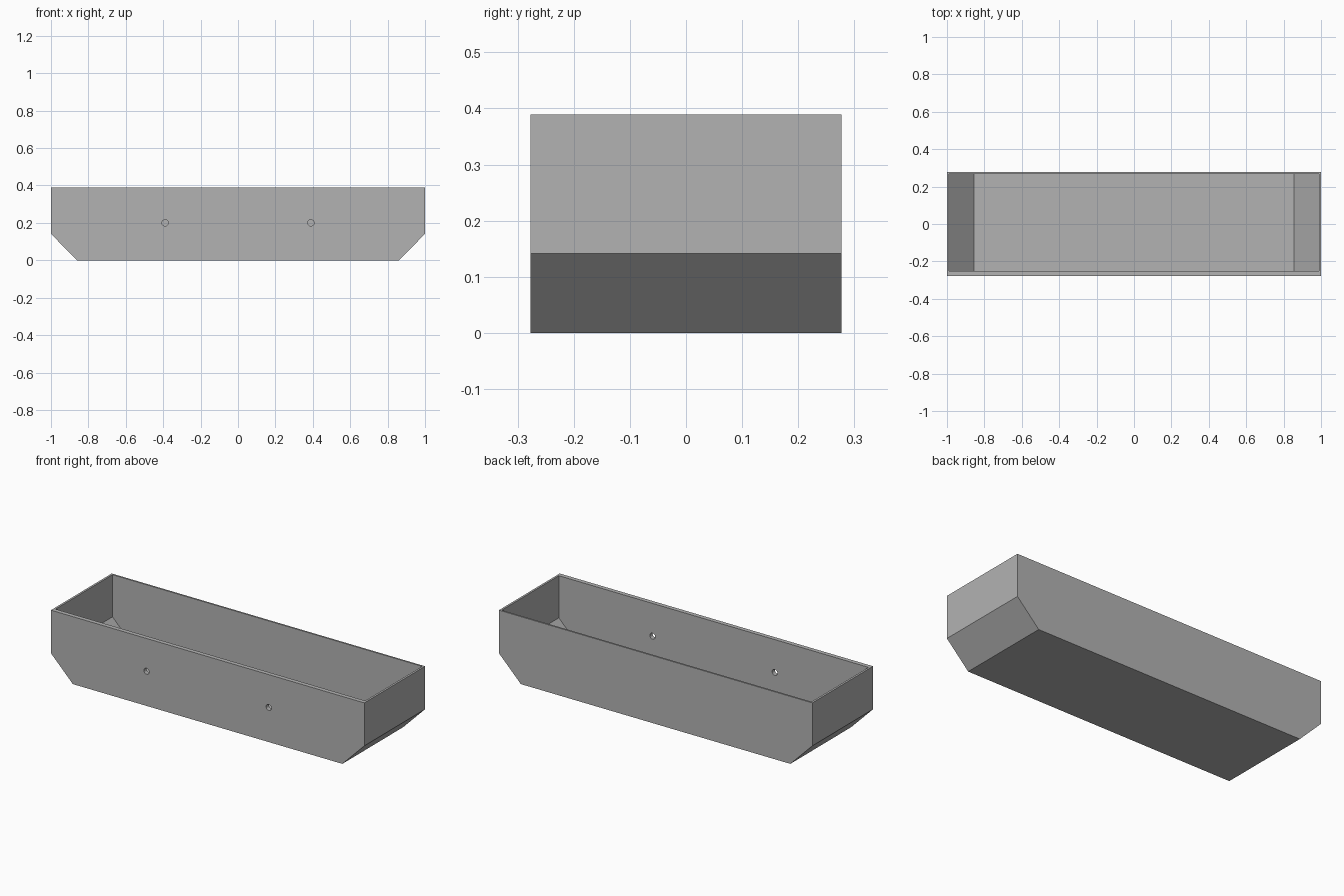
import bpy, bmesh, math
from mathutils import Matrix

if "Cube" in bpy.data.objects:
    bpy.data.objects.remove(bpy.data.objects["Cube"])

WALL, FRONT_WALL = 0.012, 0.025
HALF_Y, HEIGHT = 0.277, 0.389

grey = bpy.data.materials.new("light grey")
grey.diffuse_color = (0.45, 0.45, 0.45, 1)
grey.use_nodes = True
grey.node_tree.nodes["Principled BSDF"].inputs["Base Color"].default_value = grey.diffuse_color


def make_object(name, bm):
    bmesh.ops.recalc_face_normals(bm, faces=bm.faces)
    mesh = bpy.data.meshes.new(name)
    bm.to_mesh(mesh)
    bm.free()
    mesh.materials.append(grey)
    obj = bpy.data.objects.new(name, mesh)
    bpy.context.collection.objects.link(obj)
    return obj


def prism(name, half_profile, y0, y1):
    """Mirror an (x, z) half profile and extrude it along y."""
    outline = half_profile + [(-x, z) for x, z in reversed(half_profile)]
    bm = bmesh.new()
    face = bm.faces.new([bm.verts.new((x, y0, z)) for x, z in outline])
    moved = bmesh.ops.extrude_face_region(bm, geom=[face])["geom"]
    verts = [v for v in moved if isinstance(v, bmesh.types.BMVert)]
    bmesh.ops.translate(bm, vec=(0, y1 - y0, 0), verts=verts)
    return make_object(name, bm)


def cut(target, cutter):
    mod = target.modifiers.new(cutter.name, 'BOOLEAN')
    mod.operation, mod.solver, mod.object = 'DIFFERENCE', 'EXACT', cutter
    bpy.context.view_layer.objects.active = target
    bpy.ops.object.modifier_apply(modifier=mod.name)
    bpy.data.objects.remove(cutter)


# Planter trough with chamfered lower ends
trough = prism("trough", [(0.86, 0), (1, 0.141), (1, HEIGHT)], -HALF_Y, HALF_Y)

# Hollow interior, with a thicker front wall
k = WALL * math.tan(math.pi / 8)
cavity = prism("cavity", [(0.86 - k, WALL), (1 - WALL, 0.141 + k), (1 - WALL, HEIGHT + 0.1)],
               -HALF_Y + FRONT_WALL, HALF_Y - WALL + 0.002)
cut(trough, cavity)

# Two mounting holes through the front wall
for x in (-0.39, 0.39):
    bm = bmesh.new()
    bmesh.ops.create_cone(
        bm, cap_ends=True, segments=24, radius1=0.017, radius2=0.017, depth=0.1,
        matrix=Matrix.Translation((x, -HALF_Y, 0.2)) @ Matrix.Rotation(math.pi / 2, 4, 'X'))
    cut(trough, make_object("mounting_hole", bm))

# Flat walls, smooth hole rims
bpy.context.view_layer.objects.active = trough
trough.select_set(True)
bpy.ops.object.shade_smooth_by_angle(angle=math.radians(30))
